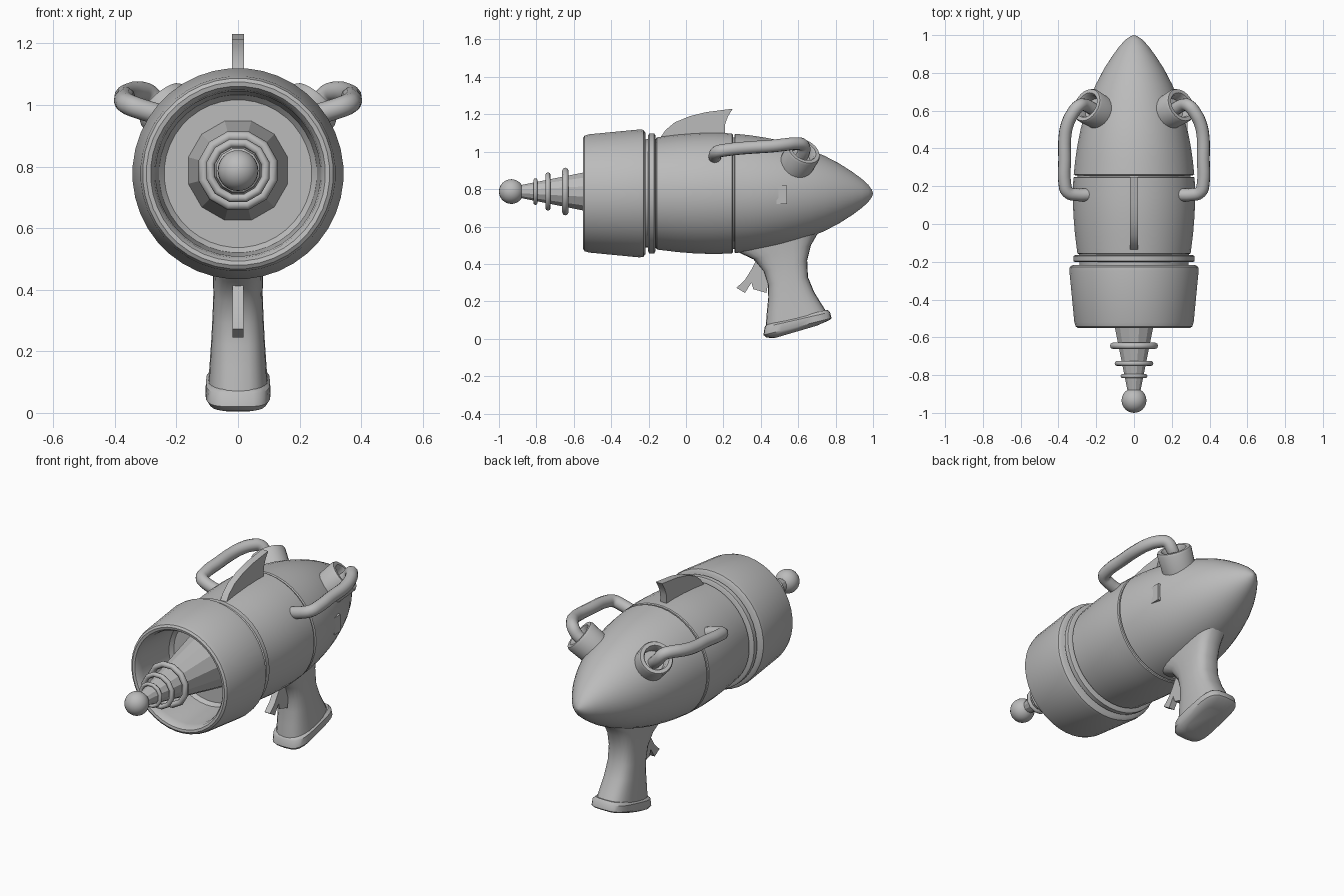
import bpy, bmesh, math
from mathutils import Vector

cube = bpy.data.objects.get("Cube")
if cube:
    bpy.data.objects.remove(cube, do_unlink=True)

grey = bpy.data.materials.new("plain_grey")
grey.use_nodes = True
GREY = (0.5, 0.5, 0.5, 1)
grey.diffuse_color = GREY
grey.node_tree.nodes["Principled BSDF"].inputs["Base Color"].default_value = GREY
AXIS = 0.777


def finish(name, bm, angle=35):
    bmesh.ops.remove_doubles(bm, verts=bm.verts, dist=1e-5)
    bmesh.ops.recalc_face_normals(bm, faces=bm.faces)
    mesh = bpy.data.meshes.new(name)
    bm.to_mesh(mesh)
    bm.free()
    ob = bpy.data.objects.new(name, mesh)
    bpy.context.collection.objects.link(ob)
    mesh.materials.append(grey)
    bpy.ops.object.select_all(action='DESELECT')
    ob.select_set(True)
    bpy.context.view_layer.objects.active = ob
    bpy.ops.object.shade_smooth_by_angle(angle=math.radians(angle))
    return ob


def skin(bm, loops, cap=True):
    """Bridge equal vertex loops into a tube."""
    rows = [[bm.verts.new(p) for p in loop] for loop in loops]
    n = len(rows[0])
    for a, b in zip(rows, rows[1:]):
        for i in range(n):
            bm.faces.new((a[i], a[(i + 1) % n], b[(i + 1) % n], b[i]))
    if cap:
        bm.faces.new(rows[0])
        bm.faces.new(rows[-1])


def lathe(name, profile, segs=40, origin=(0, 0, AXIS), axis=(0, 1, 0), closed=False, angle=35):
    """Spin (distance along axis, radius) points around an axis."""
    rot = Vector((0, 0, 1)).rotation_difference(Vector(axis))
    if closed:
        profile = profile + profile[:1]
    loops = []
    for d, r in profile:
        ring = []
        for i in range(segs):
            t = math.tau * (i + 0.5) / segs
            ring.append(Vector(origin) + rot @ Vector((r * math.cos(t), r * math.sin(t), d)))
        loops.append(ring)
    bm = bmesh.new()
    skin(bm, loops, cap=not closed)
    return finish(name, bm, angle)


def plate(name, outline, half):
    """Extrude a side outline of (y, z) points across x."""
    bm = bmesh.new()
    skin(bm, [[(x, y, z) for y, z in outline] for x in (-half, half)])
    return finish(name, bm, 25)


def loft(name, sections, power=0.7, segs=24):
    """Rounded cross-sections: front (y, z), back (y, z), half width."""
    loops = []
    for fy, fz, by, bz, w in sections:
        f, b = Vector((0, fy, fz)), Vector((0, by, bz))
        ring = []
        for i in range(segs):
            t = math.tau * i / segs
            c, s = math.cos(t), math.sin(t)
            u = math.copysign(abs(c) ** power, c)
            v = math.copysign(abs(s) ** power, s)
            ring.append((f + b) / 2 + (b - f) / 2 * u + Vector((w * v, 0, 0)))
        loops.append(ring)
    bm = bmesh.new()
    skin(bm, loops)
    return finish(name, bm, 40)


# Hollow muzzle, collar and hull
lathe("muzzle_cup", [(-.25, .01), (-.25, .24), (-.27, .257), (-.5, .268), (-.53, .273),
                     (-.547, .284), (-.55, .298), (-.542, .31), (-.52, .317), (-.25, .343),
                     (-.228, .341), (-.217, .325), (-.217, .01)])
lathe("inner_core", [(-.24, .29), (.3, .3)])
lathe("collar_ring", [(-.202, .312), (-.196, .322), (-.17, .322), (-.164, .312)])
lathe("hull_middle", [(-.16, .295), (-.155, .301), (-.05, .314), (.05, .322), (.15, .325),
                      (.245, .322), (.25, .317)])
lathe("hull_tail", [(.258, .314), (.263, .32), (.34, .312), (.42, .3), (.5, .284), (.58, .262),
                    (.66, .235), (.74, .202), (.82, .16), (.89, .115), (.94, .078),
                    (.975, .046), (.993, .02), (1, .002)])

# Emitter cone, rings and ball
lathe("emitter_cone", [(-.245, .168), (-.9, .032)], segs=12, origin=(0, 0, .787), angle=20)
for i, (y, r, t) in enumerate([(-.645, .115, .017), (-.738, .092, .014), (-.805, .063, .011)]):
    tube = [(y + t * math.cos(k * math.tau / 8), r + t * math.sin(k * math.tau / 8))
            for k in range(8)]
    lathe(f"emitter_ring_{i + 1}", tube, segs=12, origin=(0, 0, .787), closed=True, angle=60)
bm = bmesh.new()
bmesh.ops.create_uvsphere(bm, u_segments=24, v_segments=16, radius=.066)
finish("emitter_ball", bm).location = (0, -.934, .787)

# Top fin
plate("top_fin", [(-.155, 1.05), (-.11, 1.115), (-.06, 1.157), (.02, 1.19), (.11, 1.212),
                  (.25, 1.23), (.225, 1.19), (.21, 1.15), (.205, 1.05)], .02)

# Grip, butt and trigger
loft("grip", [(.25, .5, .74, .6, .088), (.285, .46, .7, .555, .085), (.36, .425, .668, .5, .082),
              (.415, .36, .648, .42, .08), (.438, .29, .652, .33, .083),
              (.44, .22, .685, .25, .087), (.432, .14, .725, .185, .092),
              (.425, .05, .76, .13, .097)])
loft("grip_butt", [(.43, .075, .755, .155, .09), (.42, .062, .77, .142, .104),
                   (.414, .02, .778, .11, .106), (.43, .006, .768, .1, .096),
                   (.475, .004, .7, .07, .07)], power=.55)
plate("trigger", [(.38, .43), (.35, .37), (.315, .315), (.27, .272), (.315, .245), (.35, .3),
                  (.36, .265), (.43, .245), (.46, .43)], .018)

# Side sockets and pipes
for side, s in (("left", 1), ("right", -1)):
    axis = Vector((.62 * s, .36, .66)).normalized()
    lathe(f"{side}_socket", [(-.16, .09), (-.012, .096), (0, .09), (0, .07), (-.012, .063),
                             (-.06, .06), (-.06, .005)], segs=24,
          origin=(.25 * s, .63, 1.005), axis=axis)
    path = [(.24, .155, .965), (.3, .155, .982), (.352, .17, 1.0), (.367, .22, 1.01),
            (.367, .34, 1.022), (.366, .46, 1.03), (.352, .53, 1.038), (.325, .585, 1.043),
            (.292, .625, 1.035), (.262, .63, 1.0), (.22, .61, .96)]
    curve = bpy.data.curves.new(f"{side}_pipe", 'CURVE')
    curve.dimensions = '3D'
    curve.bevel_depth = .034
    curve.bevel_resolution = 4
    curve.resolution_u = 4
    curve.use_fill_caps = True
    spline = curve.splines.new('BEZIER')
    spline.bezier_points.add(len(path) - 1)
    for bp, (x, y, z) in zip(spline.bezier_points, path):
        bp.co = (x * s, y, z)
        bp.handle_left_type = bp.handle_right_type = 'AUTO'
    curve.materials.append(grey)
    pipe = bpy.data.objects.new(f"{side}_pipe", curve)
    bpy.context.collection.objects.link(pipe)

# Small half-sunk side switch
bm = bmesh.new()
bmesh.ops.create_cube(bm, size=1)
bmesh.ops.scale(bm, vec=(.04, .056, .1), verts=bm.verts)
finish("side_switch", bm).location = (.264, .513, .77)
